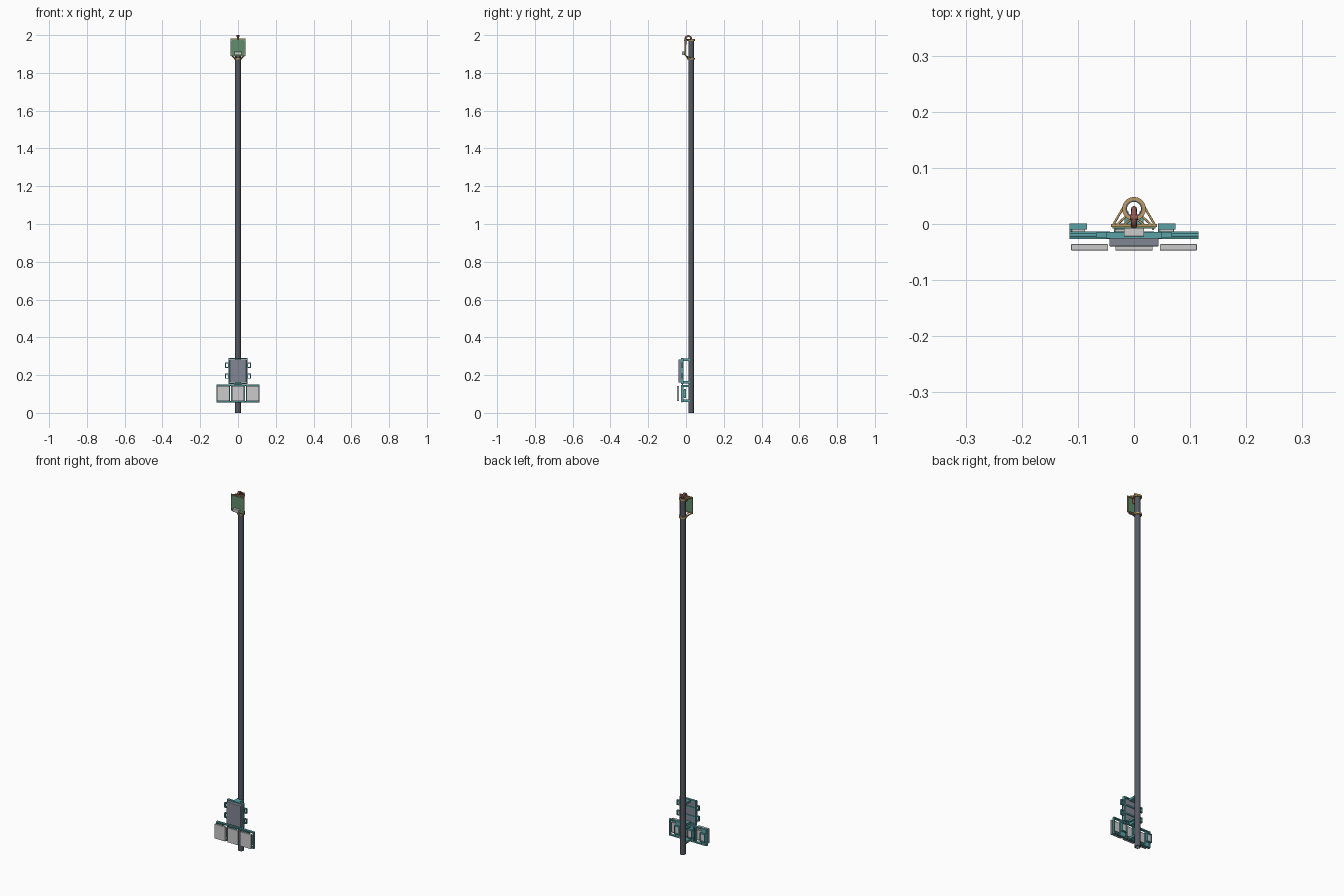
import bpy, bmesh, math
from mathutils import Vector

if "Cube" in bpy.data.objects:
    bpy.data.objects.remove(bpy.data.objects["Cube"])

def mat(name, c):
    m = bpy.data.materials.new(name)
    m.diffuse_color = (*c, 1)
    m.use_nodes = True
    m.node_tree.nodes["Principled BSDF"].inputs["Base Color"].default_value = m.diffuse_color
    return m

DARK = mat("pole_dark", (0.09, 0.10, 0.12))
TEAL = mat("teal", (0.10, 0.36, 0.38))
TAN = mat("tan", (0.50, 0.33, 0.13))
GREEN = mat("board_green", (0.12, 0.27, 0.15))
RED = mat("cable_red", (0.30, 0.11, 0.09))
SLATE = mat("slate", (0.22, 0.24, 0.29))
PY, PR = 0.027, 0.015            # pole centre and radius

def finish(name, bm, m=None, smooth=False, bevel=0):
    bmesh.ops.recalc_face_normals(bm, faces=bm.faces)
    me = bpy.data.meshes.new(name)
    bm.to_mesh(me)
    bm.free()
    ob = bpy.data.objects.new(name, me)
    bpy.context.collection.objects.link(ob)
    if m:
        me.materials.append(m)
    if bevel:
        b = ob.modifiers.new("bevel", 'BEVEL')
        b.width, b.segments = bevel, 2
    if smooth:
        bpy.ops.object.select_all(action='DESELECT')
        ob.select_set(True)
        bpy.context.view_layer.objects.active = ob
        bpy.ops.object.shade_smooth_by_angle(angle=math.radians(35))
    return ob

def add_box(bm, x0, x1, y0, y1, z0, z1):
    vs = bmesh.ops.create_cube(bm, size=1)['verts']
    for v in vs:
        v.co = Vector(((x0 + x1) / 2 + v.co.x * (x1 - x0),
                       (y0 + y1) / 2 + v.co.y * (y1 - y0),
                       (z0 + z1) / 2 + v.co.z * (z1 - z0)))

def boxes(name, m, items, bevel=0):
    bm = bmesh.new()
    for b in items:
        add_box(bm, *b)
    return finish(name, bm, m, bevel=bevel)

def tube(name, m, x, y, r_in, r_out, z0, z1, n=40):
    bm = bmesh.new()
    prof = [(r_in, z0), (r_out, z0), (r_out, z1), (r_in, z1)]
    rows = [[bm.verts.new((x + r * math.cos(a), y + r * math.sin(a), z)) for r, z in prof]
            for a in (2 * math.pi * i / n for i in range(n))]
    for i in range(n):
        for j in range(4):
            a, b = rows[i], rows[(i + 1) % n]
            bm.faces.new((a[j], b[j], b[(j + 1) % 4], a[(j + 1) % 4]))
    return finish(name, bm, m, True)

def rods(name, m, segs, r):
    bm = bmesh.new()
    for a, b in segs:
        a, b = Vector(a), Vector(b)
        d = b - a
        vs = bmesh.ops.create_cone(bm, cap_ends=True, segments=12, radius1=r, radius2=r,
                                   depth=d.length)['verts']
        q = d.to_track_quat('Z', 'Y')
        for v in vs:
            v.co = q @ v.co + (a + b) / 2
    return finish(name, bm, m, True)

def rim(x0, x1, y0, y1, z0, z1, t):
    return [(x0, x0 + t, y0, y1, z0, z1), (x1 - t, x1, y0, y1, z0, z1),
            (x0 + t, x1 - t, y0, y1, z0, z0 + t), (x0 + t, x1 - t, y0, y1, z1 - t, z1)]

# Hollow pole and the two clamp rings of the sensor holder
tube("pole", DARK, 0, PY, 0.0125, PR, 0, 1.98)
tube("upper_clamp_ring", TAN, 0, PY, PR, 0.021, 1.970, 1.980)
tube("lower_clamp_ring", TAN, 0, PY, PR, 0.021, 1.870, 1.880)

# Sensor board, its frame and connector
boxes("sensor_board", GREEN, [(-0.038, 0.038, -0.008, -0.005, 1.893, 1.978)])
boxes("sensor_frame", TAN, rim(-0.041, 0.041, -0.005, 0, 1.889, 1.981, 0.005))
boxes("board_connector", None, [(-0.018, 0.018, -0.022, -0.008, 1.895, 1.912)], 0.001)
rods("board_pins", None, [((s * 0.034, -0.011, z), (s * 0.034, -0.004, z))
                          for s in (-1, 1) for z in (1.90, 1.972)], 0.002)

# Struts from frame corners to the rings
segs = []
for s in (-1, 1):
    for z, zr in ((1.977, 1.975), (1.893, 1.875)):
        segs += [((s * 0.038, -0.003, z), (s * 0.018, PY + 0.004, zr)),
                 ((s * 0.032, -0.003, z), (s * 0.013, PY - 0.012, zr)),
                 ((s * 0.020, -0.003, z), (s * 0.004, PY - 0.018, zr))]
rods("sensor_struts", TAN, segs, 0.002)

# Cable arching from the board into the pole
cu = bpy.data.curves.new("sensor_cable", 'CURVE')
cu.dimensions = '3D'
cu.bevel_depth, cu.bevel_resolution = 0.005, 3
cu.use_fill_caps = True
sp = cu.splines.new('POLY')
arc = [(0, 0.012 + 0.015 * math.cos(a), 1.980 + 0.015 * math.sin(a))
       for a in (math.pi * i / 14 for i in range(15))]
path = [(0, PY, 1.92)] + arc + [(0, -0.003, 1.95)]
sp.points.add(len(path) - 1)
for p, c in zip(sp.points, path):
    p.co = (*c, 1)
cable = bpy.data.objects.new("sensor_cable", cu)
bpy.context.collection.objects.link(cable)
cu.materials.append(RED)

# Control box in its slatted tray
boxes("control_box", SLATE, [(-0.044, 0.044, -0.040, -0.019, 0.160, 0.282)], 0.002)
boxes("control_tray", TEAL, rim(-0.050, 0.050, -0.026, -0.014, 0.153, 0.290, 0.006)
      + [(-0.045, 0.045, -0.019, -0.014, z - 0.004, z + 0.004) for z in (0.198, 0.246)])
for s, side in ((-1, "left"), (1, "right")):
    ears = []
    for z in (0.195, 0.252):
        x0, x1 = sorted((s * 0.049, s * 0.068))
        ears += rim(x0, x1, -0.024, -0.015, z - 0.014, z + 0.014, 0.005)
    boxes(side + "_tray_ears", TEAL, ears)

# Row of three cells: panel, frame, rear clip
for i, n in enumerate(("left", "middle", "right")):
    x = (i - 1) * 0.079
    boxes(n + "_panel", None, [(x - 0.033, x + 0.033, -0.047, -0.036, 0.063, 0.143)], 0.001)
    boxes(n + "_cell_frame", TEAL, rim(x - 0.036, x + 0.036, -0.027, -0.013, 0.057, 0.148, 0.006)
          + [(x - 0.031, x - 0.004, -0.020, -0.015, 0.062, 0.143)])
    boxes(n + "_cell_module", None, [(x - 0.026, x + 0.026, -0.026, -0.020, 0.075, 0.130)], 0.001)
    boxes(n + "_clip_body", None, [(x - 0.032, x - 0.008, -0.015, -0.003, 0.085, 0.122)], 0.001)
    boxes(n + "_rear_clip", TEAL, rim(x - 0.036, x - 0.005, -0.010, 0.001, 0.080, 0.127, 0.004)
          + [(x - 0.036, x - 0.032, -0.014, 0.001, 0.085, 0.122)])

# Rails joining the cells, with rounded ends
for z, n in ((0.059, "lower"), (0.146, "upper")):
    rods(n + "_rail", TEAL, [((-0.115, -0.020, z), (0.115, -0.020, z))], 0.004)

# Cradles between the trays and the pole
for k, z in enumerate((0.064, 0.142, 0.162, 0.281)):
    boxes("pole_cradle_%d" % (k + 1), TEAL,
          [(-0.010, 0.010, -0.016, 0.015, z - 0.006, z + 0.006),
           (-0.017, -0.010, -0.016, 0.022, z - 0.006, z + 0.006),
           (0.010, 0.017, -0.016, 0.022, z - 0.006, z + 0.006)])

# Link between the control tray and the cell row
boxes("tray_link", TEAL, [(-0.020, 0.020, -0.022, -0.015, 0.144, 0.157)])
# Small top cap pin that marks the highest point
rods("cable_tie", RED, [((-0.007, 0.012, 1.995), (0.007, 0.012, 1.995))], 0.005)
